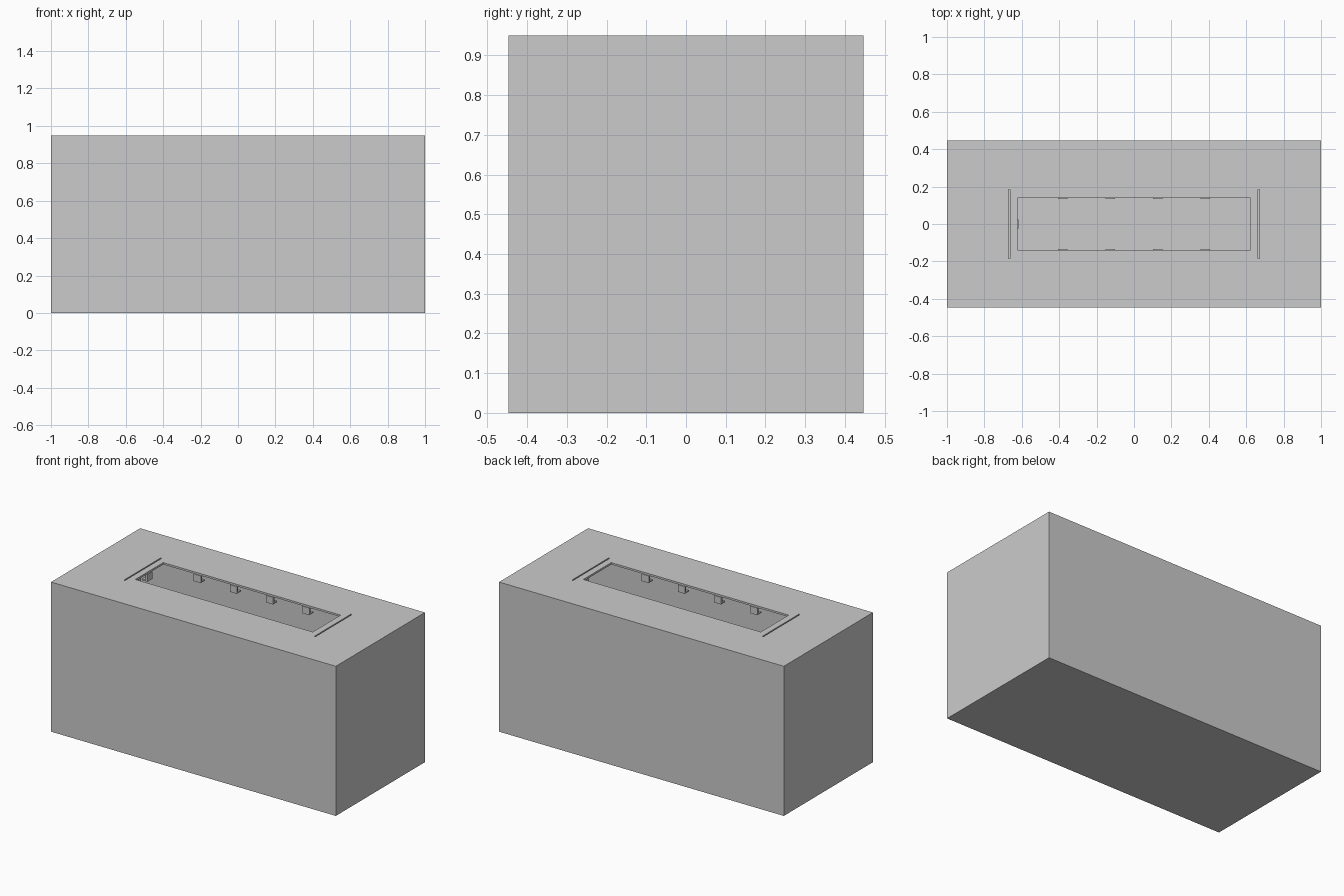
import bpy

if "Cube" in bpy.data.objects:
    bpy.data.objects.remove(bpy.data.objects["Cube"])

W, D, H = 2.0, 0.894, 0.95   # outer size of the table body
T = 0.012                    # sheet thickness
TOP_IN = H - T


def box(name, x0, x1, y0, y1, z0, z1):
    bpy.ops.mesh.primitive_cube_add(size=1)
    ob = bpy.context.object
    ob.name = name
    ob.scale = (x1 - x0, y1 - y0, z1 - z0)
    ob.location = ((x0 + x1) / 2, (y0 + y1) / 2, (z0 + z1) / 2)
    bpy.ops.object.transform_apply(location=True, rotation=True, scale=True)
    return ob


def cut(target, cutter):
    mod = target.modifiers.new(cutter.name, 'BOOLEAN')
    mod.operation = 'DIFFERENCE'
    mod.solver = 'EXACT'
    mod.object = cutter
    bpy.context.view_layer.objects.active = target
    bpy.ops.object.modifier_apply(modifier=mod.name)
    bpy.data.objects.remove(cutter, do_unlink=True)


def bracket(name, x, y, along_x, sign):
    """Small angle bracket: a tab under the top and a plate hanging from it."""
    w, d, h, t = 0.025, 0.035, 0.045, 0.008
    z = TOP_IN
    parts = []
    # (inner offset, outer offset, bottom, top) measured away from the opening
    for a, b, z0, z1 in ((-0.005, d, z - t, z),
                         (-0.005, t, z - h, z - t),
                         (t, d, z - h, z - h + t)):
        lo, hi = sorted((sign * a, sign * b))
        if along_x:
            parts.append(box(name, x - w, x + w, y + lo, y + hi, z0, z1))
        else:
            parts.append(box(name, x + lo, x + hi, y - w, y + w, z0, z1))
    bpy.ops.object.select_all(action='DESELECT')
    for p in parts:
        p.select_set(True)
    bpy.context.view_layer.objects.active = parts[0]
    bpy.ops.object.join()
    parts[0].name = name


# Hollow table body
body = box("table_body", -W / 2, W / 2, -D / 2, D / 2, 0, H)
cut(body, box("hollow", -W / 2 + T, W / 2 - T, -D / 2 + T, D / 2 - T, T, TOP_IN))

# Long central opening in the top
cut(body, box("opening", -0.623, 0.623, -0.14, 0.14, H - 0.05, H + 0.05))

# Narrow slots beyond each end of the opening
for s in (-1, 1):
    cut(body, box("slot", s * 0.668 - 0.004, s * 0.668 + 0.004,
                  -0.185, 0.185, H - 0.05, H + 0.05))

# Brackets along both long edges, plus one on the left end
for s in (-1, 1):
    for i in range(4):
        bracket("edge_bracket", -0.381 + i * 0.254, s * 0.14, True, s)
bracket("end_bracket", -0.623, 0, False, -1)
